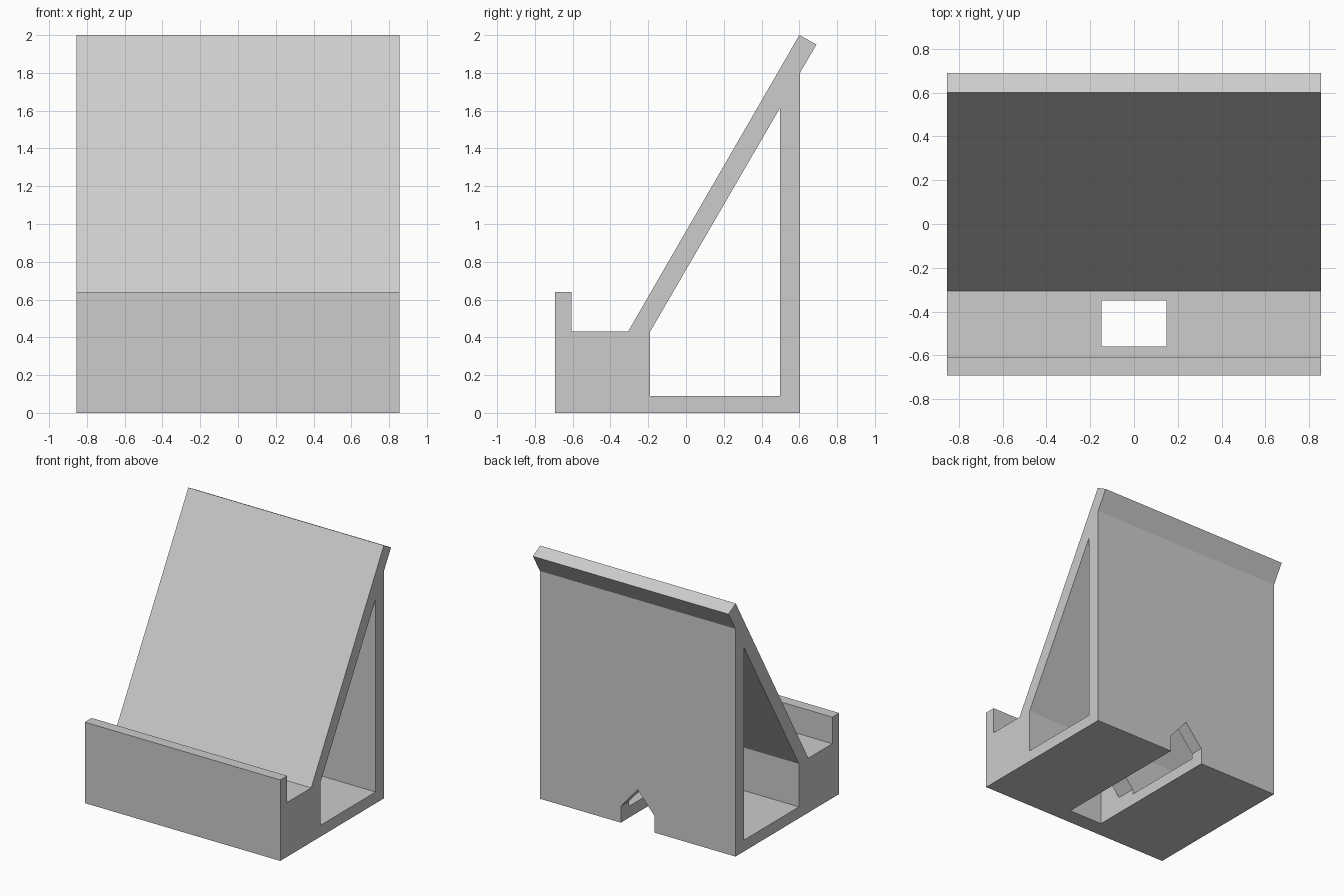
import bpy
import bmesh
from mathutils import Vector

default = bpy.data.objects.get("Cube")
if default:
    bpy.data.objects.remove(default, do_unlink=True)

# One light grey plastic
grey = bpy.data.materials.new("light_grey_plastic")
grey.use_nodes = True
colour = (0.604, 0.604, 0.604, 1)
grey.diffuse_color = colour
grey.node_tree.nodes["Principled BSDF"].inputs["Base Color"].default_value = colour


def prism(name, points, offset):
    """Extrude a closed 3D outline along an offset vector."""
    bm = bmesh.new()
    face = bm.faces.new([bm.verts.new(p) for p in points])
    extruded = bmesh.ops.extrude_face_region(bm, geom=[face])["geom"]
    moved = [v for v in extruded if isinstance(v, bmesh.types.BMVert)]
    bmesh.ops.translate(bm, verts=moved, vec=Vector(offset))
    bmesh.ops.recalc_face_normals(bm, faces=bm.faces)
    mesh = bpy.data.meshes.new(name)
    bm.to_mesh(mesh)
    bm.free()
    mesh.materials.append(grey)
    obj = bpy.data.objects.new(name, mesh)
    bpy.context.collection.objects.link(obj)
    return obj


def side_prism(name, profile, half_width):
    """Extrude a (y, z) side profile across the width."""
    return prism(name, [(-half_width, y, z) for y, z in profile], (2 * half_width, 0, 0))


def cut(target, cutter):
    """Subtract the cutter and remove it."""
    cutter.hide_render = True
    mod = target.modifiers.new(cutter.name, 'BOOLEAN')
    mod.operation = 'DIFFERENCE'
    mod.solver = 'EXACT'
    mod.object = cutter
    bpy.context.view_layer.objects.active = target
    bpy.ops.object.modifier_apply(modifier=mod.name)
    bpy.data.objects.remove(cutter, do_unlink=True)


# Stand body: front lip, ledge, leaning back rest, upright rear wall
stand = side_prism("stand_body", [
    (-0.693, 0), (0.603, 0), (0.603, 1.8), (0.691, 1.95), (0.6, 2),
    (-0.307, 0.43), (-0.607, 0.43), (-0.607, 0.64), (-0.693, 0.64)], 0.855)

# Open space behind the back rest
cut(stand, side_prism("cavity_cutter", [
    (-0.19, 0.09), (0.498, 0.09), (0.498, 1.615), (-0.19, 0.43)], 1))

# Cable channel with a peaked roof, running under the base and out of the back
slot, front = 0.148, -0.56
cut(stand, prism("channel_cutter", [
    (-slot, front, -0.1), (slot, front, -0.1), (slot, front, 0.13),
    (0, front, 0.3), (-slot, front, 0.13)], (0, 1.5, 0)))

# Plug opening through the ledge
cut(stand, prism("plug_cutter", [
    (-slot, front, -0.1), (slot, front, -0.1),
    (slot, -0.35, -0.1), (-slot, -0.35, -0.1)], (0, 0, 0.7)))
